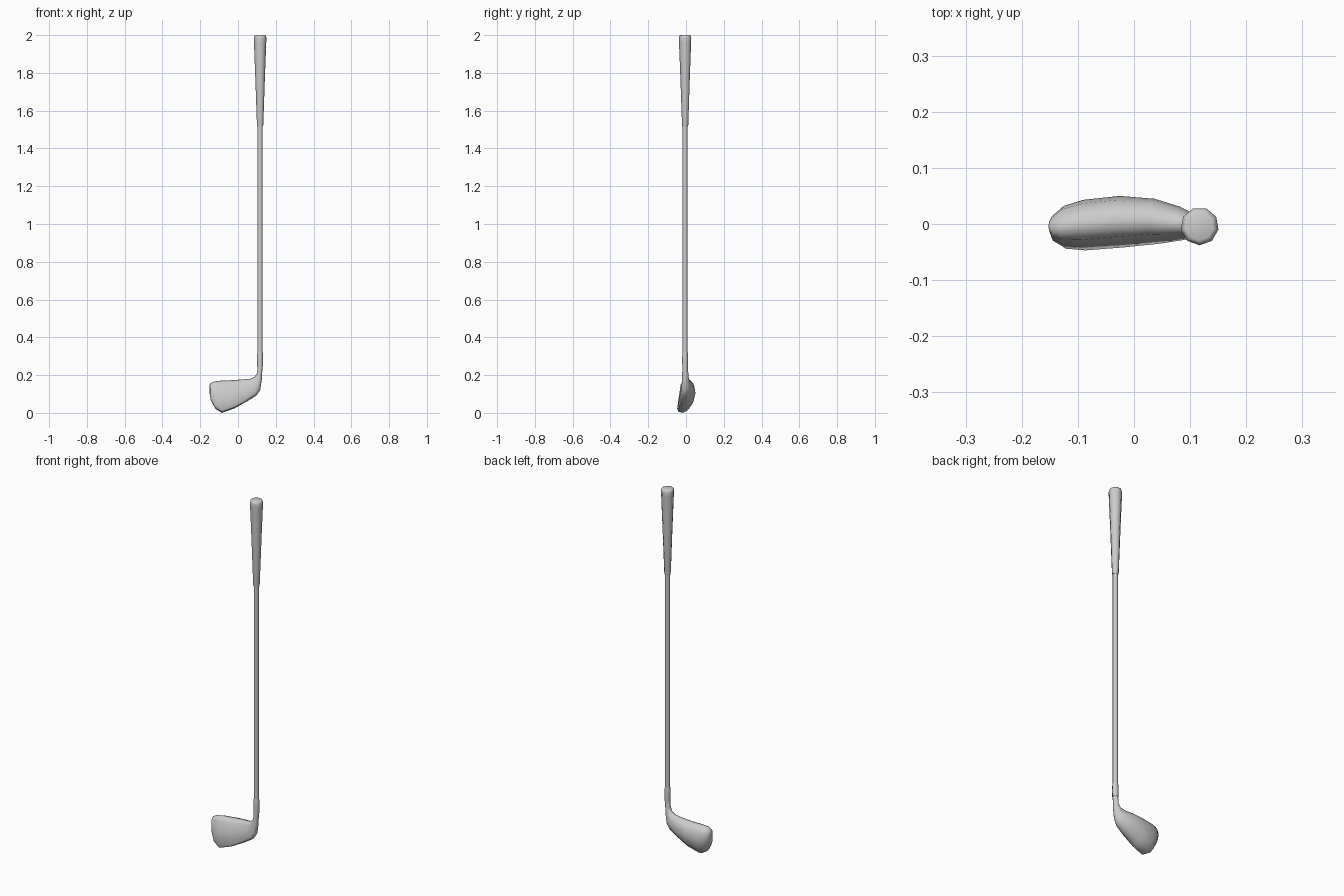
import bpy, math

if "Cube" in bpy.data.objects:
    bpy.data.objects.remove(bpy.data.objects["Cube"])

AX, AY = 0.117, -0.004  # shaft axis


def make(name, rings, angle=35):
    """Skin a list of equal-length point rings and cap both ends."""
    n = len(rings[0])
    verts = [p for r in rings for p in r]
    faces = [tuple(range(n))[::-1],
             tuple(range((len(rings) - 1) * n, len(rings) * n))]
    for j in range(len(rings) - 1):
        for i in range(n):
            k = (i + 1) % n
            faces.append((j * n + i, j * n + k, (j + 1) * n + k, (j + 1) * n + i))
    me = bpy.data.meshes.new(name)
    me.from_pydata(verts, [], faces)
    ob = bpy.data.objects.new(name, me)
    bpy.context.collection.objects.link(ob)
    bpy.ops.object.select_all(action='DESELECT')
    ob.select_set(True)
    bpy.context.view_layer.objects.active = ob
    bpy.ops.object.mode_set(mode='EDIT')
    bpy.ops.mesh.select_all(action='SELECT')
    bpy.ops.mesh.normals_make_consistent(inside=False)
    bpy.ops.object.mode_set(mode='OBJECT')
    bpy.ops.object.shade_smooth_by_angle(angle=math.radians(angle))
    return ob


def turned(name, profile, sides=9):
    """Revolve (radius, z) pairs around the shaft axis."""
    rings = []
    for r, z in profile:
        rings.append([(AX + r * math.cos(a), AY + r * math.sin(a), z)
                      for a in (2 * math.pi * i / sides - math.pi / 2
                                for i in range(sides))])
    return make(name, rings, 50)


# Grip, shaft and the collar above the head
turned("grip", [(0.0155, 1.515), (0.017, 1.525), (0.026, 1.78), (0.033, 1.96),
                (0.034, 1.985), (0.031, 1.997), (0.025, 2.0)])
turned("shaft", [(0.0135, 0.23), (0.0135, 1.53)])
turned("collar", [(0.0155, 0.245), (0.0165, 0.28), (0.0155, 0.31), (0.0135, 0.325)])

# Blade cross-section: (height fraction, depth -1 front .. 1 back)
BLADE = [(0, -.3), (.04, -.85), (.13, -1), (.5, -.8), (.88, -.58), (.97, -.3),
         (1, .05), (.95, .5), (.8, .85), (.55, 1), (.28, .8), (.08, .25)]

# Stations toe to neck: lower x, z; upper x, z; front y; back y; roundness
STATIONS = [
    (-.151, .105, -.152, .140, -.012, .004, .6),
    (-.144, .067, -.148, .155, -.030, .014, .2),
    (-.120, .022, -.130, .165, -.044, .032, 0),
    (-.085, .000, -.095, .170, -.047, .043, 0),
    (-.020, .023, -.030, .173, -.042, .050, 0),
    (.050, .062, .025, .177, -.035, .045, 0),
    (.098, .092, .068, .181, -.029, .031, .3),
    (.117, .120, .090, .192, -.024, .020, .7),
    (.126, .175, .101, .213, -.021, .013, 1),
    (.130, .250, .104, .250, -.018, .010, 1),
]
rings = []
for bx, bz, tx, tz, yf, yb, k in STATIONS:
    ring = []
    for i, (t, s) in enumerate(BLADE):
        a = 2 * math.pi * i / len(BLADE)
        t += k * ((1 - math.cos(a)) / 2 - t)
        s += k * (-math.sin(a) - s)
        ring.append((bx + (tx - bx) * t,
                     (yf + yb) / 2 + s * (yb - yf) / 2,
                     bz + (tz - bz) * t))
    rings.append(ring)
make("club_head", rings, 45)
